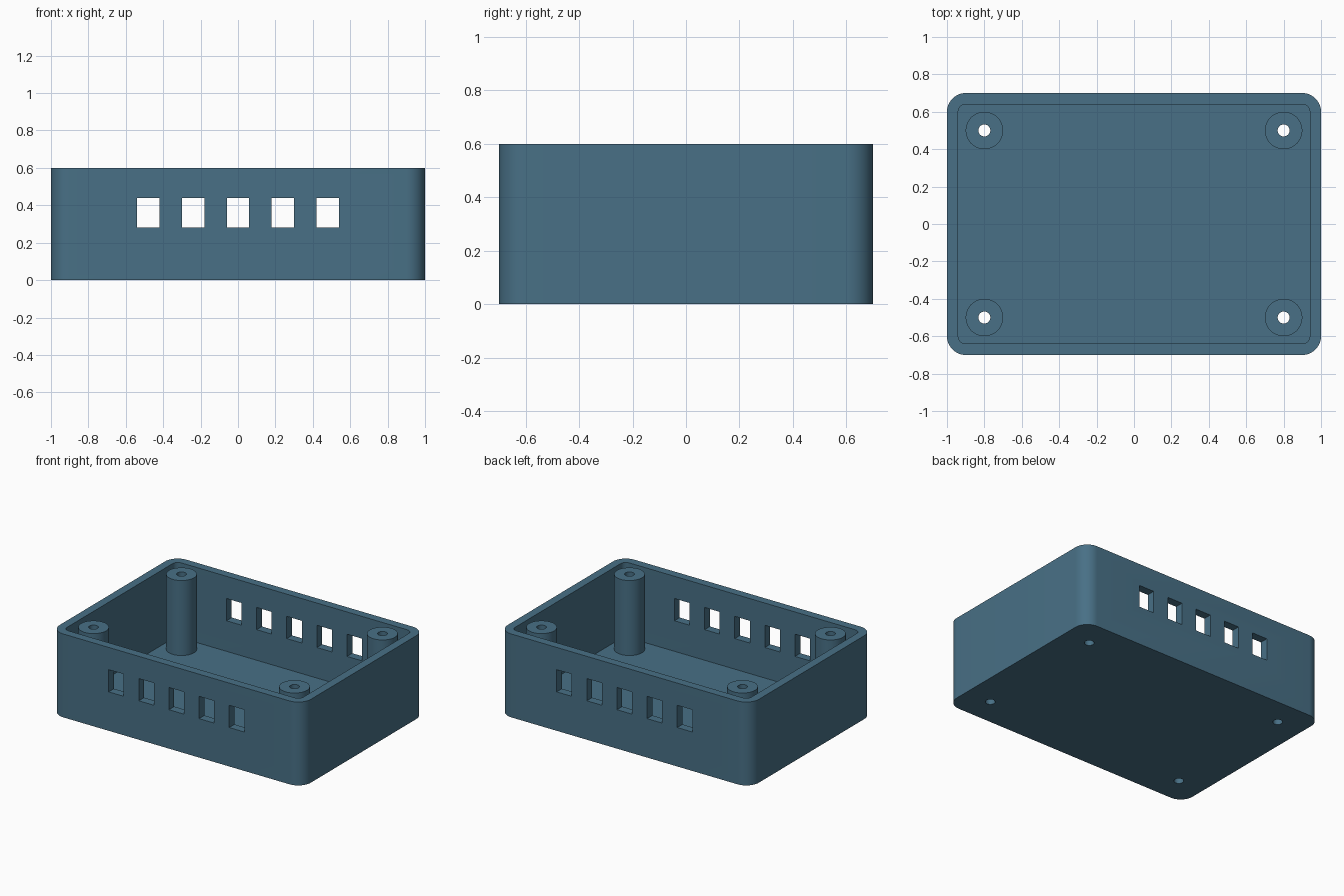
import bpy, bmesh, math
from mathutils import Matrix, Vector

if "Cube" in bpy.data.objects:
    bpy.data.objects.remove(bpy.data.objects["Cube"], do_unlink=True)

WIDTH, DEPTH, HEIGHT = 2.0, 1.4, 0.6
WALL = 0.06
POST_X, POST_Y = 0.8, 0.5
POST_RADIUS, HOLE_RADIUS = 0.1, 0.032

blue = bpy.data.materials.new("slate blue plastic")
blue.use_nodes = True
COLOUR = (0.065, 0.162, 0.238, 1)
blue.diffuse_color = COLOUR
blue.node_tree.nodes["Principled BSDF"].inputs["Base Color"].default_value = COLOUR


def finish(name, bm):
    bmesh.ops.recalc_face_normals(bm, faces=bm.faces)
    mesh = bpy.data.meshes.new(name)
    bm.to_mesh(mesh)
    bm.free()
    mesh.materials.append(blue)
    obj = bpy.data.objects.new(name, mesh)
    bpy.context.collection.objects.link(obj)
    return obj


def prism(name, outline, z0, z1):
    """Extrude a closed outline between two heights."""
    bm = bmesh.new()
    face = bm.faces.new([bm.verts.new((x, y, z0)) for x, y in outline])
    top = bmesh.ops.extrude_face_region(bm, geom=[face])["geom"]
    verts = [v for v in top if isinstance(v, bmesh.types.BMVert)]
    bmesh.ops.translate(bm, verts=verts, vec=(0, 0, z1 - z0))
    return finish(name, bm)


def rounded_rect(width, depth, radius, steps=12):
    points = []
    for i, (sx, sy) in enumerate([(1, 1), (-1, 1), (-1, -1), (1, -1)]):
        cx, cy = sx * (width / 2 - radius), sy * (depth / 2 - radius)
        for k in range(steps + 1):
            a = math.pi / 2 * (i + k / steps)
            points.append((cx + radius * math.cos(a), cy + radius * math.sin(a)))
    return points


def circle(cx, cy, radius, steps=48):
    angles = [2 * math.pi * k / steps for k in range(steps)]
    return [(cx + radius * math.cos(a), cy + radius * math.sin(a)) for a in angles]


def cut(target, cutters):
    """Subtract the cutters, bake the result and remove them."""
    for cutter in cutters:
        cutter.hide_render = True
        mod = target.modifiers.new("cut", "BOOLEAN")
        mod.operation = "DIFFERENCE"
        mod.solver = "EXACT"
        mod.object = cutter
    graph = bpy.context.evaluated_depsgraph_get()
    baked = bpy.data.meshes.new_from_object(target.evaluated_get(graph))
    target.modifiers.clear()
    target.data = baked
    for cutter in cutters:
        bpy.data.objects.remove(cutter, do_unlink=True)


def shade(obj):
    bpy.ops.object.select_all(action="DESELECT")
    obj.select_set(True)
    bpy.context.view_layer.objects.active = obj
    bpy.ops.object.shade_smooth_by_angle(angle=math.radians(30))


# Open tray with rounded corners
tray = prism("tray", rounded_rect(WIDTH, DEPTH, 0.1), 0, HEIGHT)
cavity = prism("cavity_cutter",
               rounded_rect(WIDTH - 2 * WALL, DEPTH - 2 * WALL, 0.04), WALL, HEIGHT + 0.2)

# Row of five vents through the front and back walls
bm = bmesh.new()
for i in range(-2, 3):
    place = Matrix.Translation(Vector((i * 0.24, 0, 0.36)))
    bmesh.ops.create_cube(bm, size=1, matrix=place @ Matrix.Diagonal((0.12, 2, 0.16, 1)))
vents = finish("vent_cutter", bm)

# Screw holes through the floor
corners = [(sx * POST_X, sy * POST_Y) for sx in (-1, 1) for sy in (-1, 1)]
holes = [prism("hole_cutter", circle(x, y, HOLE_RADIUS), -0.1, WALL + 0.1)
         for x, y in corners]
cut(tray, [cavity, vents] + holes)
shade(tray)

# Hollow screw posts, level with the rim
for x, y in corners:
    name = ("back" if y > 0 else "front") + ("_left" if x > 0 else "_right") + "_screw_post"
    post = prism(name, circle(x, y, POST_RADIUS), WALL, HEIGHT)
    cut(post, [prism("bore_cutter", circle(x, y, HOLE_RADIUS), -0.1, HEIGHT + 0.1)])
    shade(post)
